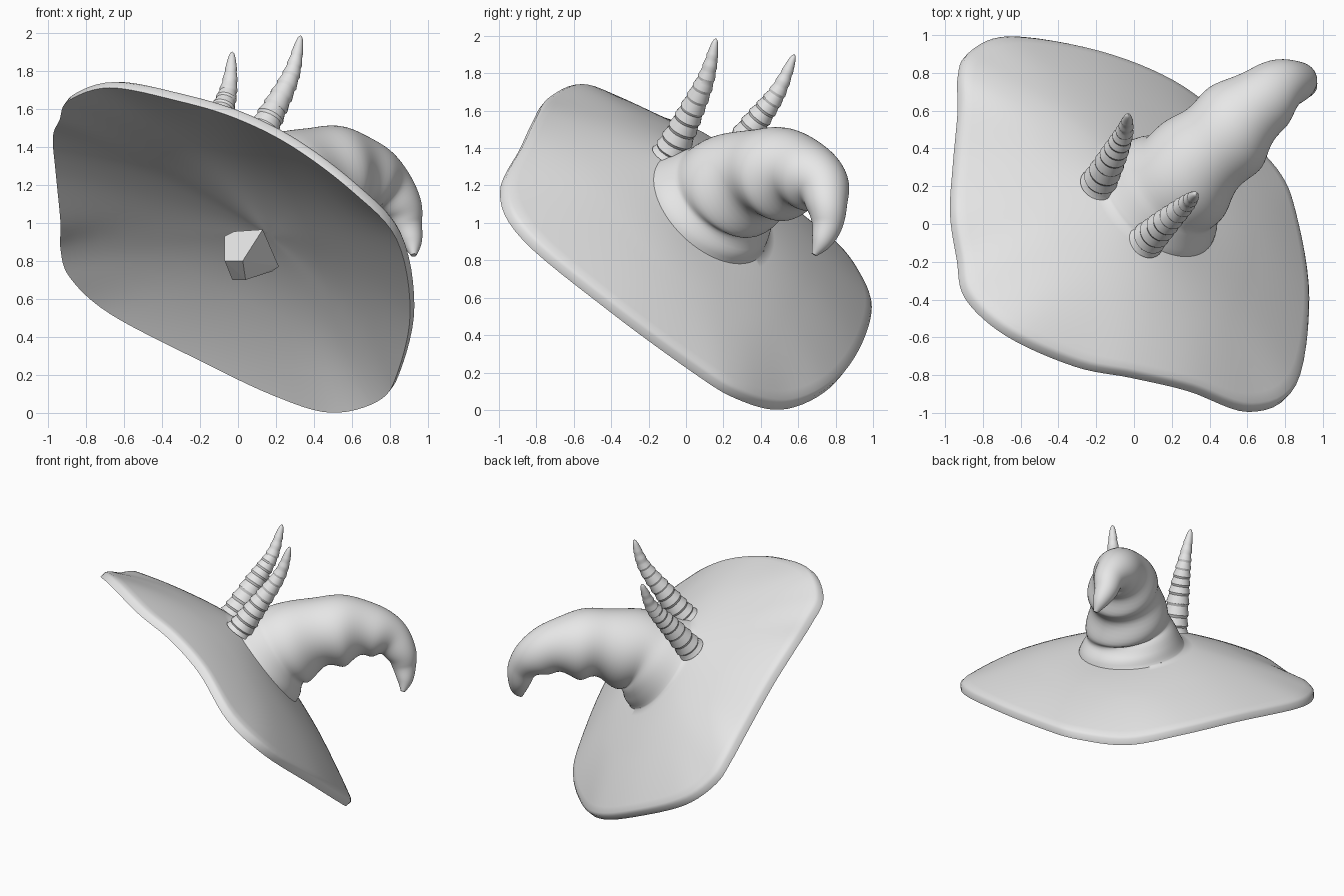
import bpy, bmesh, math
from mathutils import Vector

if "Cube" in bpy.data.objects:
    bpy.data.objects.remove(bpy.data.objects["Cube"], do_unlink=True)

grey = bpy.data.materials.new("plain grey")
grey.use_nodes = True
grey.diffuse_color = (0.8, 0.8, 0.8, 1)
grey.node_tree.nodes["Principled BSDF"].inputs["Base Color"].default_value = (0.8, 0.8, 0.8, 1)

# Frame of the tilted hat: axis runs up the crown, toward points to the raised edge
axis = Vector((0.505, 0.537, 0.675)).normalized()
toward = Vector((-0.65, -0.33, 0.70))
toward = (toward - axis * toward.dot(axis)).normalized()
side = axis.cross(toward)
centre = Vector((0.05, 0, 0.77))


def spline(points, steps, closed=False):
    """Smooth curve through points of any dimension."""
    pts = [Vector(p) for p in points]
    n = len(pts)
    pick = (lambda i: pts[i % n]) if closed else (lambda i: pts[max(0, min(n - 1, i))])
    out = []
    for i in range(n if closed else n - 1):
        a, b, c, d = (pick(i + k) for k in (-1, 0, 1, 2))
        for s in range(steps):
            t = s / steps
            out.append((b * 2 + (c - a) * t + (a * 2 - b * 5 + c * 4 - d) * t ** 2
                        + (b * 3 - a - c * 3 + d) * t ** 3) / 2)
    if not closed:
        out.append(pts[-1])
    return out


def finish(name, bm, angle):
    bmesh.ops.recalc_face_normals(bm, faces=bm.faces)
    mesh = bpy.data.meshes.new(name)
    bm.to_mesh(mesh)
    bm.free()
    mesh.materials.append(grey)
    obj = bpy.data.objects.new(name, mesh)
    bpy.context.collection.objects.link(obj)
    if angle:
        bpy.ops.object.select_all(action='DESELECT')
        obj.select_set(True)
        bpy.context.view_layer.objects.active = obj
        bpy.ops.object.shade_smooth_by_angle(angle=math.radians(angle))


def loft(name, rings, angle):
    """Skin a list of equal rings and cap both ends."""
    bm = bmesh.new()
    loops = [[bm.verts.new(p) for p in ring] for ring in rings]
    n = len(loops[0])
    for a, b in zip(loops, loops[1:]):
        for i in range(n):
            bm.faces.new((a[i], a[(i + 1) % n], b[(i + 1) % n], b[i]))
    bm.faces.new(loops[0])
    bm.faces.new(loops[-1])
    finish(name, bm, angle)


def frames(path, u, v, start):
    """Carry the two cross axes along a path without twisting."""
    last = start
    for i, p in enumerate(path):
        if i:
            tangent = (path[min(i + 1, len(path) - 1)] - path[i - 1]).normalized()
            turn = last.rotation_difference(tangent)
            u, v, last = turn @ u, turn @ v, tangent
        yield p, u, v


# Wavy brim outline, and a calmer copy of it for the inner brim
rim = spline([
    (-0.66, -0.58, 1.73), (-0.3, -0.74, 1.66), (0, -0.8, 1.57), (0.3, -0.87, 1.42),
    (0.62, -0.98, 1.18), (0.85, -0.86, 0.93), (0.92, -0.4, 0.55), (0.85, 0.05, 0.22),
    (0.75, 0.28, 0.08), (0.5, 0.52, 0.02), (0.2, 0.75, 0.11), (-0.2, 0.91, 0.3),
    (-0.66, 0.985, 0.54), (-0.87, 0.91, 0.73), (-0.92, 0.79, 0.88), (-0.92, 0.61, 1.02),
    (-0.945, 0.33, 1.28), (-0.96, 0.07, 1.47), (-0.925, -0.17, 1.56), (-0.88, -0.38, 1.66)], 6, True)
count = len(rim)
calm = [sum((rim[(i + k) % count] for k in range(-9, 10)), Vector((0, 0, 0))) / 19 - centre
        for i in range(count)]
calm = [c * 1.04 for c in calm]
turns = [math.atan2((p - centre).dot(side), (p - centre).dot(toward)) for p in rim]


def brim_point(i, k):
    """Point i of the brim sheet, shrunk to k of its full width."""
    return centre + (rim[i] - centre).lerp(calm[i], min(1, (1 - k) * 3)) * k


HALF = 0.028
rings = []

# Hollowed underside of the brim, from the middle outward
for k in (0.03, 0.12, 0.25, 0.4, 0.55, 0.7, 0.82, 0.92, 0.98):
    lift = axis * (0.26 * (1 - k ** 2) - HALF)
    rings.append([brim_point(i, k) + lift for i in range(count)])
rings.append([p - axis * HALF for p in rim])
rings.append([p + axis * (HALF - 0.012) for p in rim])

# Upper side of the brim, running into a slightly tipped neck
NECK_H, NECK_SHIFT, NECK_R = 0.32, 0.13, 0.37
base = centre + axis * NECK_H + toward * NECK_SHIFT
tipped_axis = (axis - toward * 0.11).normalized()
tipped_toward = (toward + axis * 0.11).normalized()
neck = [base + (tipped_toward * math.cos(a) + side * math.sin(a)) * NECK_R for a in turns]
for step in range(18):
    t = 0.02 + 0.97 * step / 18
    bulge = axis * (HALF * (1 - t) + 0.1 * t * (1 - t))
    rings.append([(centre + (brim_point(i, 1 - 0.6 * t) - centre) / (1 - 0.6 * t)).lerp(neck[i], t) + bulge
                  for i in range(count)])

# Bent crown with folds on its inner side; the fourth value is the radius
crown = spline([
    (*base, NECK_R), (*(base + axis * 0.11 - toward * 0.015), 0.318),
    (0.275, 0.265, 1.2, 0.285), (0.41, 0.4, 1.25, 0.255),
    (0.54, 0.53, 1.27, 0.235), (0.67, 0.65, 1.25, 0.188), (0.78, 0.73, 1.19, 0.145),
    (0.86, 0.755, 1.09, 0.108), (0.888, 0.755, 0.99, 0.083), (0.915, 0.725, 0.9, 0.055),
    (0.925, 0.685, 0.83, 0.015)], 6)
path = [p.to_3d() for p in crown]
for j, (p, u, v) in enumerate(frames(path, tipped_toward, side, tipped_axis)):
    fade = math.sin(math.pi * min(1, j / 46))
    ring = []
    for a in turns:
        fold = 0.1 * (0.55 - 0.45 * math.cos(a)) * fade * math.sin(j * 0.6 + 1.3 * math.sin(a))
        ring.append(p + (u * math.cos(a) + v * math.sin(a)) * crown[j].w * (1 + fold))
    rings.append(ring)
loft("hat", rings, 50)


# Ridged horns
def horn(name, points):
    line = spline(points, 16)
    start = (line[1] - line[0]).normalized()
    u = start.orthogonal().normalized()
    v = start.cross(u)
    loops = []
    last = len(line) - 1
    for i, (p, a, b) in enumerate(frames(line, u, v, start)):
        s = i / last
        r = 0.092 * (1 - s) ** 0.6 * (1 - 0.12 * s) + 0.002
        if s < 0.85:
            r *= 1.05 - 0.04 * (i % 4)
        loops.append([p + (a * math.cos(w) + b * math.sin(w)) * r
                      for w in (math.tau * k / 24 for k in range(24))])
    loft(name, loops, 25)


horn("left_horn", [(0.065, -0.09, 1.36), (0.17, 0.01, 1.56), (0.28, 0.11, 1.78), (0.33, 0.16, 1.985)])
horn("right_horn", [(-0.19, 0.21, 1.3), (-0.11, 0.36, 1.52), (-0.05, 0.49, 1.7), (-0.03, 0.58, 1.9)])

# Faceted stone under the brim
bm = bmesh.new()
for co in [(-0.07, 0.14, 0.93), (-0.02, 0.115, 0.955), (0.13, -0.02, 0.965), (0.215, 0.2, 0.77),
           (0.18, 0.2, 0.745), (0.04, 0.05, 0.7), (-0.03, 0.12, 0.7), (-0.07, 0.03, 0.8),
           (0.025, -0.06, 0.8), (0.1, 0.42, 0.85)]:
    bm.verts.new(co)
bmesh.ops.convex_hull(bm, input=bm.verts)
finish("stone", bm, 0)
